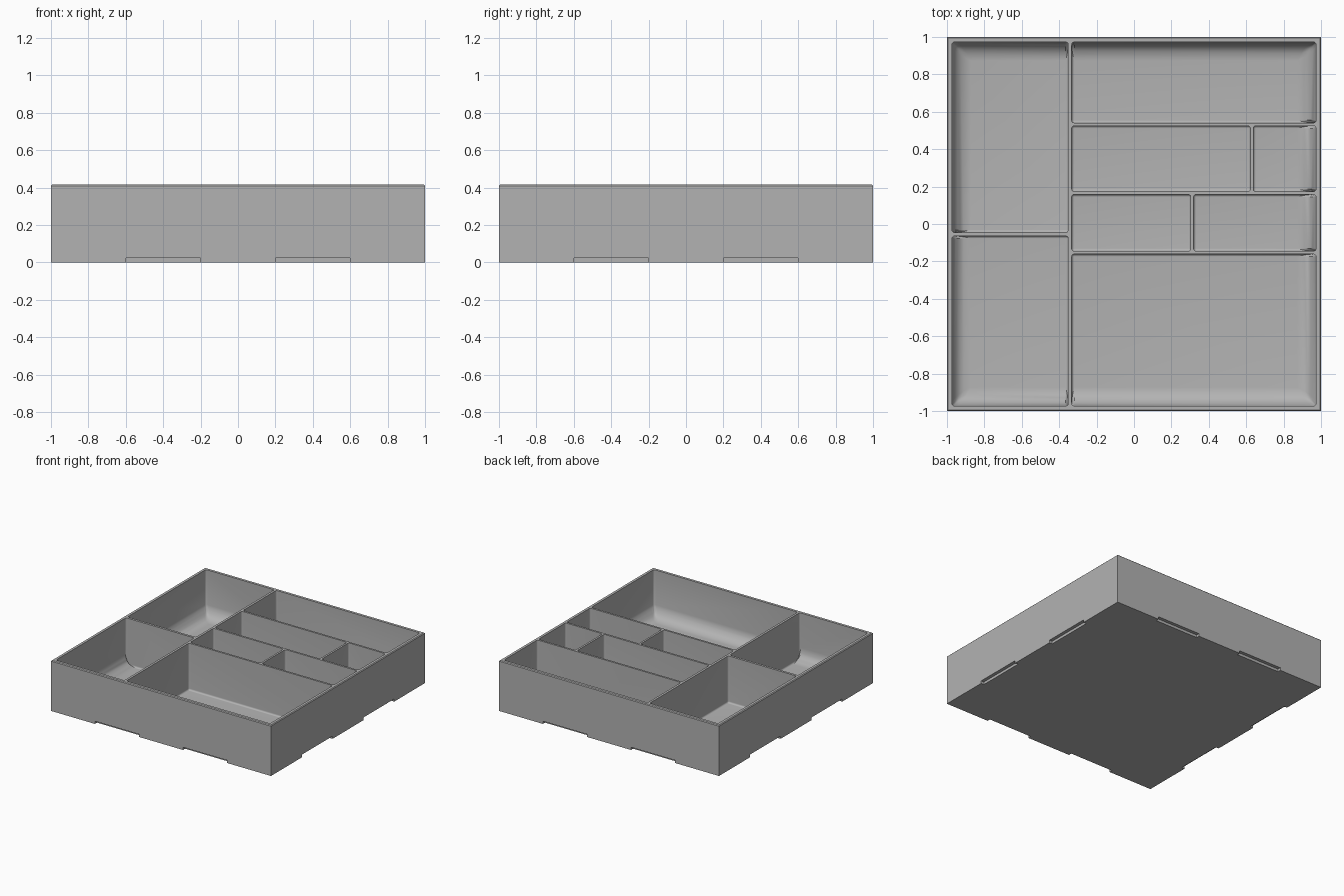
import bpy, bmesh
from mathutils import Vector

cube = bpy.data.objects.get("Cube")
if cube:
    bpy.data.objects.remove(cube)

HEIGHT, FLOOR, INNER = 0.415, 0.03, 0.973
BIG, SMALL = 0.1, 0.014

grey = bpy.data.materials.new("plain grey")
grey.use_nodes = True
grey.diffuse_color = (0.45, 0.45, 0.45, 1)
grey.node_tree.nodes["Principled BSDF"].inputs["Base Color"].default_value = (0.45, 0.45, 0.45, 1)


def box(name, x0, x1, y0, y1, z0, z1):
    bm = bmesh.new()
    bmesh.ops.create_cube(bm, size=1)
    for v in bm.verts:
        v.co = Vector((x1 if v.co.x > 0 else x0,
                       y1 if v.co.y > 0 else y0,
                       z1 if v.co.z > 0 else z0))
    mesh = bpy.data.meshes.new(name)
    bm.to_mesh(mesh)
    bm.free()
    mesh.materials.append(grey)
    obj = bpy.data.objects.new(name, mesh)
    bpy.context.collection.objects.link(obj)
    return obj


def weighted_bevel(obj, rule, width, segments):
    """Round each edge by the fraction of width that rule gives for its midpoint."""
    mesh = obj.data
    weights = mesh.attributes.new("bevel_weight_edge", "FLOAT", "EDGE")
    for edge in mesh.edges:
        a, b = (mesh.vertices[i].co for i in edge.vertices)
        weights.data[edge.index].value = rule(a, b)
    mod = obj.modifiers.new("rounding", "BEVEL")
    mod.limit_method = "WEIGHT"
    mod.width = width
    mod.segments = segments
    mod.use_clamp_overlap = False


# Solid body with a fine chamfer around the top
tray = box("compartment_tray", -1, 1, -1, 1, 0, HEIGHT)
weighted_bevel(tray, lambda a, b: float(min(a.z, b.z) > 0.4), 0.006, 1)

cutters = bpy.data.collections.new("cutters")
bpy.context.scene.collection.children.link(cutters)


def add_cutter(obj):
    bpy.context.collection.objects.unlink(obj)
    cutters.objects.link(obj)
    obj.hide_render = True
    obj.hide_set(True)


# Compartments: wide scoops along the outer walls, tight corners at the dividers
def pocket_rounding(a, b):
    if min(a.z, b.z) > HEIGHT:
        return 0.0
    if abs(a.z - b.z) > 0.1:
        return SMALL / BIG
    on_wall = (abs(a.x) > 0.96 and abs(a.x - b.x) < 0.01) or \
              (abs(a.y) > 0.96 and abs(a.y - b.y) < 0.01)
    return 1.0 if on_wall else SMALL / BIG


LEFT, RIGHT = -0.352, -0.333
pockets = [
    ("long_side", -INNER, LEFT, -0.045, INNER),
    ("short_side", -INNER, LEFT, -INNER, -0.064),
    ("rear", RIGHT, INNER, 0.541, INNER),
    ("upper_wide", RIGHT, 0.622, 0.174, 0.525),
    ("upper_small", 0.638, INNER, 0.174, 0.525),
    ("lower_first", RIGHT, 0.303, -0.145, 0.158),
    ("lower_second", 0.319, INNER, -0.145, 0.158),
    ("front", RIGHT, INNER, -INNER, -0.161),
]
for name, x0, x1, y0, y1 in pockets:
    pocket = box(name + "_pocket_cutter", x0, x1, y0, y1, FLOOR, HEIGHT + 0.1)
    weighted_bevel(pocket, pocket_rounding, BIG, 8)
    add_cutter(pocket)

# Two shallow slots under each outer wall
for side in (-1, 1):
    near, far = sorted((side * 0.973, side * 1.1))
    for centre in (-0.4, 0.4):
        lo, hi = centre - 0.2, centre + 0.2
        add_cutter(box("slot_cutter", near, far, lo, hi, -0.1, 0.022))
        add_cutter(box("slot_cutter", lo, hi, near, far, -0.1, 0.022))

cut = tray.modifiers.new("hollows", "BOOLEAN")
cut.operand_type = "COLLECTION"
cut.collection = cutters
cut.operation = "DIFFERENCE"
cut.solver = "EXACT"

# Bake the cuts, then remove the helpers
bpy.context.view_layer.update()
graph = bpy.context.evaluated_depsgraph_get()
result = bpy.data.meshes.new_from_object(tray.evaluated_get(graph))
tray.modifiers.clear()
tray.data = result
for obj in list(cutters.objects):
    bpy.data.objects.remove(obj)
bpy.data.collections.remove(cutters)

bpy.ops.object.select_all(action="DESELECT")
tray.select_set(True)
bpy.context.view_layer.objects.active = tray
bpy.ops.object.shade_smooth_by_angle(angle=0.6)
